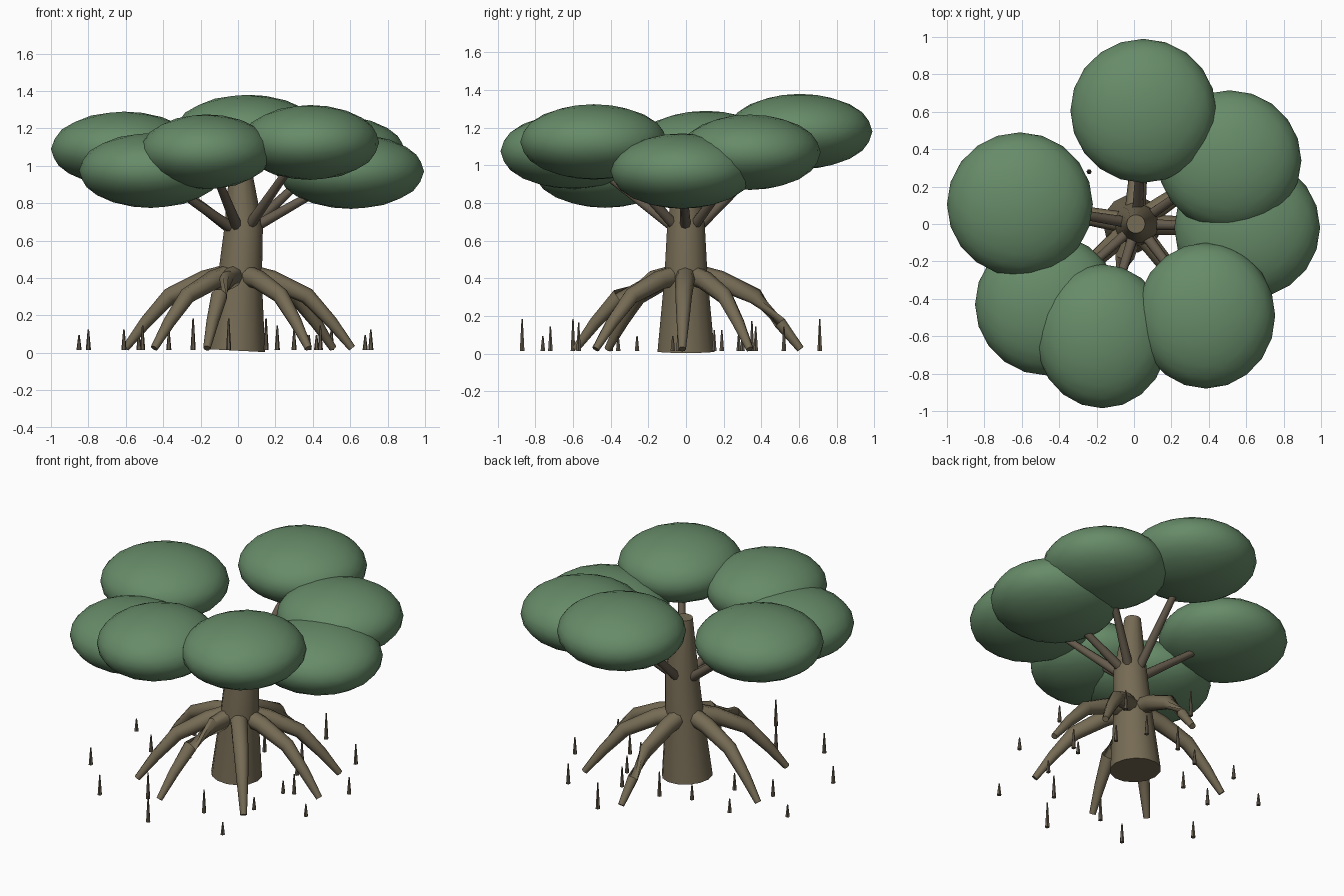
import bpy, bmesh, math
from mathutils import Vector

cube = bpy.data.objects.get("Cube")
if cube:
    bpy.data.objects.remove(cube, do_unlink=True)


def material(name, rgb):
    m = bpy.data.materials.new(name)
    m.use_nodes = True
    m.diffuse_color = (*rgb, 1)
    m.node_tree.nodes["Principled BSDF"].inputs["Base Color"].default_value = (*rgb, 1)
    return m


LEAF = material("leaf_green", (0.135, 0.26, 0.14))
BARK = material("bark_brown", (0.18, 0.147, 0.09))
DARK = material("dark_bark", (0.13, 0.105, 0.073))


def finish(bm, name, mat, angle=50):
    bmesh.ops.recalc_face_normals(bm, faces=bm.faces)
    mesh = bpy.data.meshes.new(name)
    bm.to_mesh(mesh)
    bm.free()
    mesh.materials.append(mat)
    ob = bpy.data.objects.new(name, mesh)
    bpy.context.collection.objects.link(ob)
    bpy.ops.object.select_all(action="DESELECT")
    ob.select_set(True)
    bpy.context.view_layer.objects.active = ob
    bpy.ops.object.shade_smooth_by_angle(angle=math.radians(angle))
    return ob


def tube(name, points, radii, sides, mat):
    """Tapered capped tube that follows a path."""
    bm = bmesh.new()
    pts = [Vector(p) for p in points]
    rings = []
    for i, (p, r) in enumerate(zip(pts, radii)):
        axis = (pts[min(i + 1, len(pts) - 1)] - pts[max(i - 1, 0)]).normalized()
        ref = Vector((0, 1, 0)) if abs(axis.y) < 0.8 else Vector((1, 0, 0))
        u = axis.cross(ref).normalized()
        v = axis.cross(u)
        steps = [math.tau * k / sides for k in range(sides)]
        rings.append([bm.verts.new(p + r * (math.cos(a) * u + math.sin(a) * v)) for a in steps])
    for a, b in zip(rings, rings[1:]):
        for k in range(sides):
            n = (k + 1) % sides
            bm.faces.new((a[k], a[n], b[n], b[k]))
    bm.faces.new(rings[0])
    bm.faces.new(rings[-1])
    return finish(bm, name, mat)


# Trunk
tube("trunk", [(-0.01, 0, 0.012), (0.01, 0, 0.4), (0.03, 0, 0.67), (0.01, 0, 1.05)],
     [0.155, 0.118, 0.103, 0.05], 14, BARK)

# Leaf clumps: centre and half sizes
CLUMPS = [
    ((-0.61, 0.105, 1.09), (0.39, 0.385)),
    ((0.05, 0.605, 1.18), (0.39, 0.385)),
    ((0.51, 0.34, 1.07), (0.385, 0.375)),
    ((0.605, -0.02, 0.97), (0.39, 0.38)),
    ((0.385, -0.49, 1.125), (0.37, 0.39)),
    ((-0.17, -0.6, 1.075), (0.355, 0.385)),
    ((-0.465, -0.43, 0.975), (0.385, 0.38)),
]
for i, (c, (sx, sy)) in enumerate(CLUMPS, 1):
    bm = bmesh.new()
    bmesh.ops.create_icosphere(bm, subdivisions=3, radius=1)
    bmesh.ops.scale(bm, vec=(sx, sy, 0.2), verts=bm.verts)
    bmesh.ops.translate(bm, vec=c, verts=bm.verts)
    finish(bm, f"leaf_clump_{i}", LEAF, 80)

    # Branch reaching up into the clump, and prop root below it
    out = Vector((c[0], c[1], 0)).normalized()
    start = out * 0.05 + Vector((0.015, 0, 0.66))
    end = Vector(c) - out * 0.08 - Vector((0, 0, 0.05))
    tube(f"branch_{i}", [start, end], [0.03, 0.018], 8, DARK)
    path = [(0.03, 0.425), (0.18, 0.39), (0.37, 0.305), (0.5, 0.165), (0.61, 0.025)]
    tube(f"prop_root_{i}", [out * r + Vector((0, 0, z)) for r, z in path],
         [0.056, 0.052, 0.044, 0.033, 0.02], 8, BARK)

# Breathing roots standing in the mud: x, y, height
SPIKES = [
    (-0.80, -0.40, 0.11), (-0.51, -0.72, 0.13), (-0.85, 0.15, 0.08),
    (-0.61, -0.04, 0.11), (-0.05, -0.87, 0.17), (-0.24, -0.60, 0.17),
    (-0.37, 0.02, 0.11), (0.15, -0.57, 0.15), (0.42, -0.76, 0.08),
    (0.37, -0.36, 0.08), (-0.05, 0.35, 0.16), (0.38, -0.07, 0.08),
    (0.44, -0.04, 0.13), (0.68, -0.26, 0.08), (0.21, 0.37, 0.13),
    (0.15, 0.71, 0.17), (0.71, 0.15, 0.11), (0.50, 0.52, 0.13),
    (-0.24, 0.28, 0.10), (-0.53, 0.30, 0.09), (0.30, 0.19, 0.11),
]
for i, (x, y, h) in enumerate(SPIKES, 1):
    tube(f"breathing_root_{i}", [(x, y, 0.015), (x, y, 0.015 + h)], [0.014, 0.004], 6, DARK)
